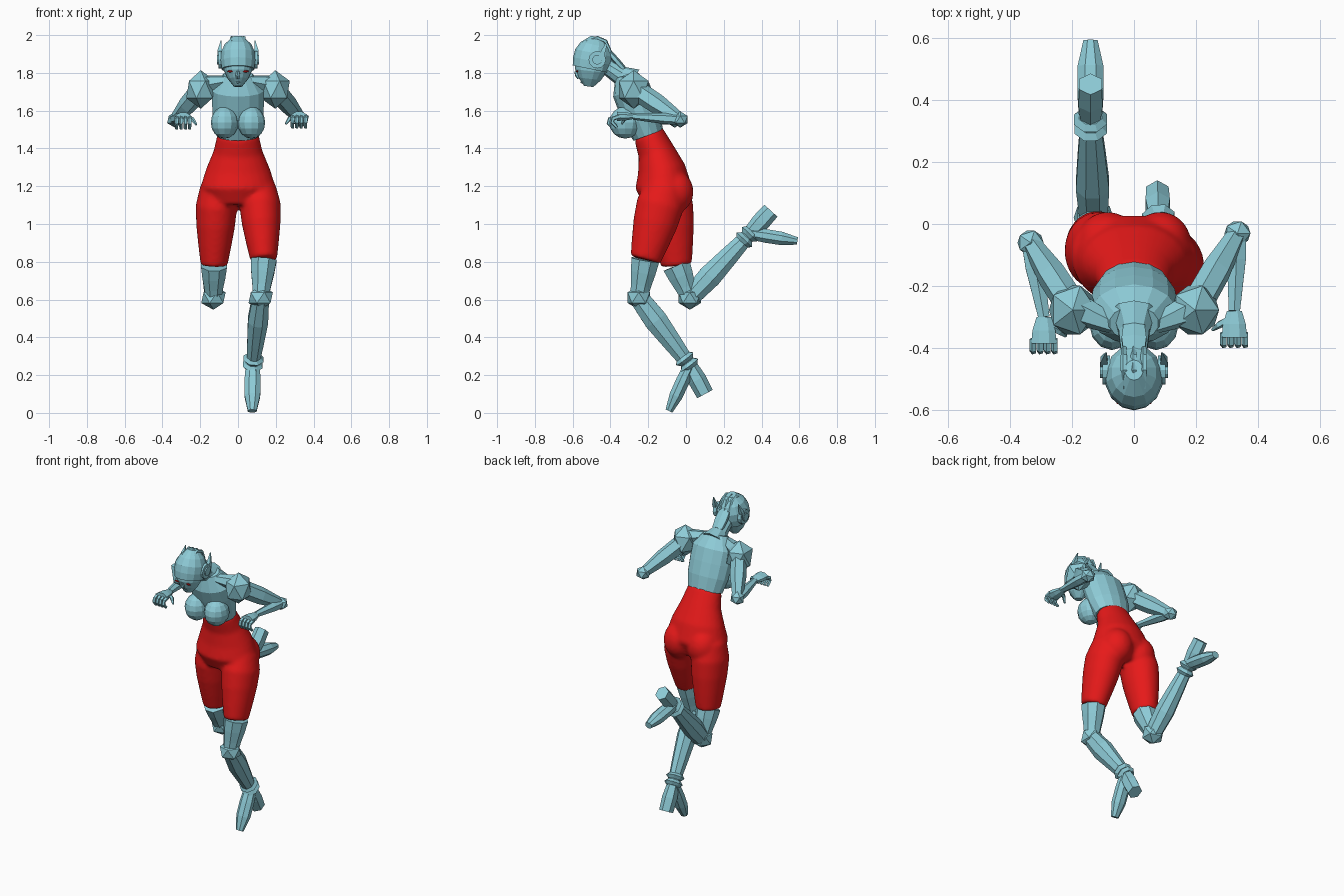
import bpy, bmesh, math
from mathutils import Vector, Matrix

cube = bpy.data.objects.get("Cube")
if cube:
    bpy.data.objects.remove(cube)


def make_material(name, red, green, blue):
    material = bpy.data.materials.new(name)
    material.use_nodes = True
    colour = (red, green, blue, 1)
    material.diffuse_color = colour
    material.node_tree.nodes["Principled BSDF"].inputs["Base Color"].default_value = colour
    return material


TEAL = make_material("pale_teal", .27, .6, .68)
RED = make_material("bright_red", .8, .01, .01)


def finish(mesh_data, name, material=TEAL):
    bmesh.ops.recalc_face_normals(mesh_data, faces=mesh_data.faces)
    mesh = bpy.data.meshes.new(name)
    mesh_data.to_mesh(mesh)
    mesh_data.free()
    mesh.materials.append(material)
    part = bpy.data.objects.new(name, mesh)
    bpy.context.collection.objects.link(part)
    return part


def add_limb(mesh_data, start, end, widths, depth=1, sides=8, bow=(0, 0, 0)):
    """Evenly spaced rings from start to end, following an optional bowed path."""
    start, end, bow = Vector(start), Vector(end), Vector(bow)
    last = len(widths) - 1
    path = [start.lerp(end, i / last) + bow * math.sin(math.pi * i / last) for i in range(last + 1)]
    loops = []
    for i, width in enumerate(widths):
        along = (path[min(i + 1, last)] - path[max(i - 1, 0)]).normalized()
        across = (Vector((1, 0, 0)) - along * along.x).normalized()
        up = along.cross(across)
        loop = []
        for k in range(sides):
            angle = math.tau * (k + .5) / sides
            offset = across * math.cos(angle) + up * depth * math.sin(angle)
            loop.append(mesh_data.verts.new(path[i] + offset * width))
        loops.append(loop)
    for lower, upper in zip(loops, loops[1:]):
        for k in range(sides):
            mesh_data.faces.new((lower[k - 1], lower[k], upper[k], upper[k - 1]))
    mesh_data.faces.new(loops[0])
    mesh_data.faces.new(loops[-1])


def limb(name, start, end, widths, **shape):
    mesh_data = bmesh.new()
    add_limb(mesh_data, start, end, widths, **shape)
    return finish(mesh_data, name)


def placed(centre, radii):
    return Matrix.Translation(centre) @ Matrix.Diagonal((*radii, 1))


def add_ball(mesh_data, centre, radii, segments):
    bmesh.ops.create_uvsphere(mesh_data, u_segments=segments, v_segments=segments * 2 // 3,
                              radius=1, matrix=placed(centre, radii))


def knob(name, centre, radii, material=TEAL):
    mesh_data = bmesh.new()
    bmesh.ops.create_icosphere(mesh_data, subdivisions=1, radius=1, matrix=placed(centre, radii))
    return finish(mesh_data, name, material)


def disc(name, centre, radius, thickness):
    mesh_data = bmesh.new()
    turned = Matrix.Translation(centre) @ Matrix.Rotation(math.pi / 2, 4, "Y")
    bmesh.ops.create_cone(mesh_data, cap_ends=True, segments=12, radius1=radius, radius2=radius,
                          depth=thickness, matrix=turned)
    finish(mesh_data, name)


# Leg joints shared by the leggings and the lower legs
LEFT = dict(hip=(.11, -.11, 1.2), hem=(.136, -.215, .81), knee=(.12, -.25, .61),
            ankle=(.078, .02, .25), heel=(.075, .1, .1), toe=(.075, -.09, .01))
RIGHT = dict(hip=(-.11, -.1, 1.2), hem=(-.127, -.05, .78), knee=(-.13, .02, .61),
             ankle=(-.14, .34, .95), heel=(-.14, .45, 1.07), toe=(-.14, .59, .91))

# Leggings: hips, buttocks and thighs fused into one smooth skin
skin = bmesh.new()
add_limb(skin, (0, -.2, 1.48), (0, -.12, 1.1), (.108, .13, .17, .2, .14),
         depth=.75, sides=24, bow=(0, .03, 0))
for joints in (LEFT, RIGHT):
    add_limb(skin, joints["hip"], joints["hem"], (.09, .11, .103, .088, .071), depth=1.15, sides=24)
for s in (1, -1):
    add_ball(skin, (s * .085, -.065, 1.17), (.1, .105, .115), 24)
leggings = finish(skin, "leggings", RED)
fuse = leggings.modifiers.new("fuse", "REMESH")
fuse.mode = "VOXEL"
fuse.voxel_size = .011
fuse.use_smooth_shade = True
relax = leggings.modifiers.new("relax", "SMOOTH")
relax.iterations = 8

# Lower legs: guard, knee, shin, ankle cuffs and a foot split into heel and toe
for side, joints in (("left", LEFT), ("right", RIGHT)):
    hem, knee, ankle = (Vector(joints[key]) for key in ("hem", "knee", "ankle"))
    limb(side + "_thigh_guard", hem, knee, (.074, .066, .054, .045), depth=1.08)
    knob(side + "_knee", knee, (.072, .069, .064))
    limb(side + "_shin", knee, ankle, (.048, .058, .047, .034), depth=1.15)
    for along in (.86, .95):
        limb(side + "_ankle_cuff", knee.lerp(ankle, along), knee.lerp(ankle, along + .08),
             (.04, .057, .04), depth=1.05)
    limb(side + "_heel", ankle, joints["heel"], (.036, .045, .042), depth=1.1, sides=6)
    limb(side + "_toe", ankle, joints["toe"], (.04, .046, .045, .025), depth=.85)

# Torso and neck
limb("torso", (0, -.2, 1.47), (0, -.32, 1.79), (.115, .135, .14, .14, .08), depth=.73, sides=14)
limb("neck", (0, -.29, 1.75), (0, -.46, 1.86), (.08, .052, .045, .045), sides=10)
limb("nape_plate", (0, -.33, 1.82), (0, -.41, 1.91), (.04, .046, .04), depth=.4, sides=6)

# Head
limb("face", (0, -.515, 1.728), (0, -.5, 1.85), (.022, .055, .075, .08), depth=1.1, sides=14)
limb("helmet", (0, -.505, 1.82), (0, -.47, 1.99), (.088, .094, .092, .073, .03), depth=1.1, sides=14)
limb("nose", (0, -.585, 1.81), (0, -.566, 1.77), (.007, .014, .009), sides=5)
knob("lips", (0, -.55, 1.75), (.016, .01, .006))
for x in (-.032, 0, .032):
    limb("crest_ridge", (x, -.53, 1.965), (x, -.4, 1.91), (.006, .011, .011, .009),
         sides=5, bow=(0, .02, .045))

# Paired features of the head and chest
for side, s in (("left", 1), ("right", -1)):
    knob(side + "_eye", (s * .042, -.576, 1.808), (.017, .006, .006), RED)
    disc(side + "_ear_disc", (s * .09, -.47, 1.87), .046, .024)
    disc(side + "_ear_hub", (s * .09, -.47, 1.87), .026, .04)
    limb(side + "_ear_fin", (s * .094, -.46, 1.86), (s * .09, -.415, 1.97), (.02, .016, .003),
         sides=4, bow=(s * .005, 0, 0))
    limb(side + "_collar", (s * .02, -.345, 1.765), (s * .17, -.28, 1.74), (.02, .035, .05), sides=6)
    chest = bmesh.new()
    add_ball(chest, (s * .071, -.322, 1.537), (.073, .084, .085), 12)
    finish(chest, side + "_breast")

# Arms and hands
for side, s, elbow, wrist in (("left", 1, (.333, -.03, 1.553), (.323, -.28, 1.57)),
                              ("right", -1, (-.333, -.06, 1.553), (-.29, -.3, 1.565))):
    wrist = Vector(wrist)
    limb(side + "_upper_arm", (s * .2, -.265, 1.71), elbow, (.05, .048, .03), depth=1.1, sides=6)
    knob(side + "_pauldron", (s * .197, -.277, 1.712), (.086, .092, .102))
    knob(side + "_elbow", elbow, (.047, .045, .043))
    limb(side + "_forearm", elbow, wrist, (.033, .035, .028, .021), depth=.85, sides=6)
    limb(side + "_palm", wrist, wrist + Vector((0, -.085, 0)), (.026, .04, .044), depth=.6)
    for k in range(4):
        knuckle = wrist + Vector(((k - 1.5) * .023, -.07, 0))
        limb(side + "_finger", knuckle, knuckle + Vector((0, -.015, -.06)),
             (.012, .012, .011, .009), sides=5, bow=(0, -.035, .01))
    limb(side + "_thumb", wrist + Vector((s * -.02, -.03, 0)), wrist + Vector((s * -.07, -.06, -.04)),
         (.014, .012, .006), sides=5, bow=(s * -.005, 0, .008))
